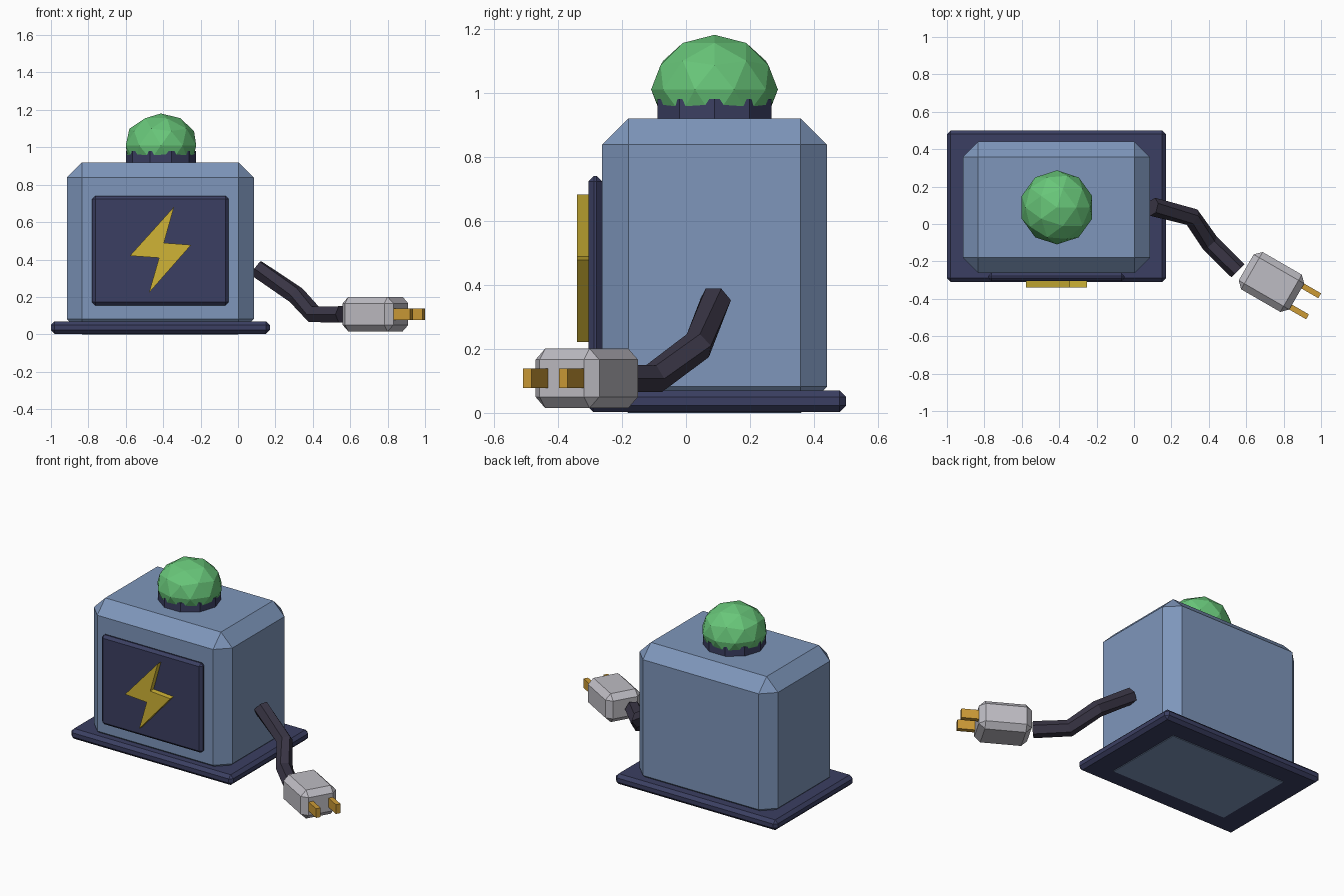
import bpy
import bmesh
from math import cos, sin, pi, radians
from mathutils import Matrix, Vector

default = bpy.data.objects.get("Cube")
if default:
    bpy.data.objects.remove(default, do_unlink=True)


def material(name, r, g, b):
    """Flat material from 0-255 display values, stored as linear."""
    lin = [((c / 255 + 0.055) / 1.055) ** 2.4 for c in (r, g, b)]
    mat = bpy.data.materials.new(name)
    mat.use_nodes = True
    mat.diffuse_color = (*lin, 1)
    mat.node_tree.nodes["Principled BSDF"].inputs["Base Color"].default_value = (*lin, 1)
    return mat


steel_blue = material("steel blue", 126, 150, 187)
navy = material("navy", 59, 63, 98)
green = material("bulb green", 104, 198, 121)
yellow = material("bolt yellow", 208, 180, 54)
brass = material("prong brass", 204, 155, 54)
rubber = material("cord rubber", 57, 53, 69)
grey = material("plug grey", 190, 188, 195)


def finish(name, bm, mat):
    bmesh.ops.recalc_face_normals(bm, faces=bm.faces[:])
    mesh = bpy.data.meshes.new(name)
    bm.to_mesh(mesh)
    bm.free()
    mesh.materials.append(mat)
    obj = bpy.data.objects.new(name, mesh)
    bpy.context.collection.objects.link(obj)
    return obj


def box(name, low, high, mat, chamfer=0.0, place=None):
    """Box between two corners, with chamfered edges and an optional placement."""
    low, high = Vector(low), Vector(high)
    bm = bmesh.new()
    bmesh.ops.create_cube(bm, size=1, matrix=Matrix.Translation((low + high) / 2)
                          @ Matrix.Diagonal((*(high - low), 1)))
    if chamfer:
        bmesh.ops.bevel(bm, geom=bm.edges[:], offset=chamfer, segments=1,
                        profile=0.5, affect='EDGES')
    if place:
        bm.transform(place)
    return finish(name, bm, mat)


# Housing, base plate and front panel
box("housing", (-0.915, -0.262, 0), (0.085, 0.44, 0.92), steel_blue, 0.082)
box("base_plate", (-1, -0.31, 0.003), (0.17, 0.5, 0.07), navy, 0.02)
box("front_panel", (-0.78, -0.305, 0.155), (-0.05, -0.262, 0.74), navy, 0.017)

# Lightning bolt: extruded outline
outline = [(-0.342, 0.682), (-0.578, 0.42), (-0.422, 0.409),
           (-0.476, 0.222), (-0.251, 0.478), (-0.396, 0.489)]
bm = bmesh.new()
face = bm.faces.new([bm.verts.new((x, -0.34, z)) for x, z in outline])
extruded = bmesh.ops.extrude_face_region(bm, geom=[face], use_keep_orig=True)
moved = [v for v in extruded["geom"] if isinstance(v, bmesh.types.BMVert)]
bmesh.ops.translate(bm, verts=moved, vec=(0, 0.037, 0))
finish("lightning_bolt", bm, yellow)

# Lamp: ten-sided collar and faceted bulb
lamp_x, lamp_y = -0.412, 0.089
bm = bmesh.new()
bmesh.ops.create_cone(bm, cap_ends=True, segments=10, radius1=0.187, radius2=0.187, depth=0.1,
                      matrix=Matrix.Translation((lamp_x, lamp_y, 0.93))
                      @ Matrix.Rotation(pi / 2, 4, 'Z'))
finish("lamp_collar", bm, navy)
bm = bmesh.new()
bmesh.ops.create_icosphere(bm, subdivisions=2, radius=1,
                           matrix=Matrix.Translation((lamp_x, lamp_y, 1.01))
                           @ Matrix.Diagonal((0.198, 0.198, 0.171, 1)))
finish("lamp_bulb", bm, green)

# Cord: hexagonal tube swept along a path with mitred corners
path = [Vector(p) for p in ((0.1, 0.092, 0.352), (0.31, 0.037, 0.21),
                            (0.405, -0.1, 0.107), (0.556, -0.25, 0.107))]
bm = bmesh.new()
rings = []
for i, point in enumerate(path):
    before = (point - path[i - 1]).normalized() if i else Vector()
    after = (path[i + 1] - point).normalized() if i + 1 < len(path) else Vector()
    along = (before + after).normalized()
    side = along.cross(Vector((0, 0, 1))).normalized()
    up = side.cross(along)
    rings.append([bm.verts.new(point + 0.05 * (cos(k * pi / 3) * side + sin(k * pi / 3) * up))
                  for k in range(6)])
for a, b in zip(rings, rings[1:]):
    for k in range(6):
        n = (k + 1) % 6
        bm.faces.new((a[k], a[n], b[n], b[k]))
bm.faces.new(rings[0])
bm.faces.new(rings[-1])
finish("cord", bm, rubber)

# Plug and its two prongs, turned toward the front
turn = Matrix.Translation((0.735, -0.31, 0.108)) @ Matrix.Rotation(radians(-30), 4, 'Z')
box("plug", (-0.156, -0.115, -0.093), (0.156, 0.115, 0.093), grey, 0.035, turn)
for name, y in (("left_prong", 0.065), ("right_prong", -0.065)):
    box(name, (0.14, y - 0.015, -0.03), (0.26, y + 0.015, 0.03), brass, 0, turn)
